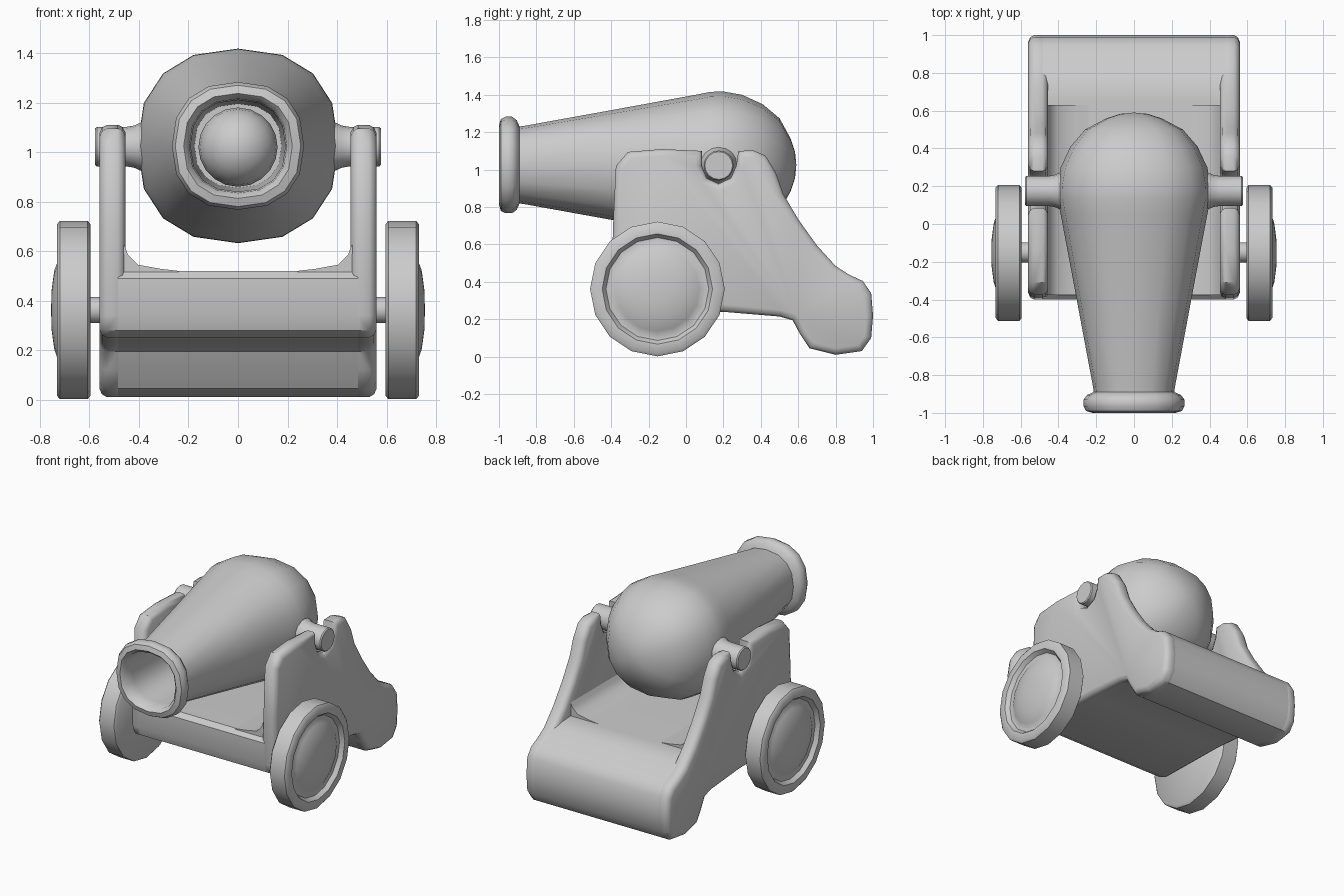
import bpy, bmesh, math
from mathutils import Vector

if "Cube" in bpy.data.objects:
    bpy.data.objects.remove(bpy.data.objects["Cube"])


def loft(name, rings, angle=40):
    """Skin a list of closed rings and cap both ends."""
    bm = bmesh.new()
    loops = [[bm.verts.new(p) for p in ring] for ring in rings]
    n = len(loops[0])
    for a, b in zip(loops, loops[1:]):
        for i in range(n):
            j = (i + 1) % n
            bm.faces.new((a[i], a[j], b[j], b[i]))
    bm.faces.new(loops[0])
    bm.faces.new(loops[-1])
    bmesh.ops.remove_doubles(bm, verts=bm.verts, dist=0.0005)
    bmesh.ops.recalc_face_normals(bm, faces=bm.faces)
    mesh = bpy.data.meshes.new(name)
    bm.to_mesh(mesh)
    bm.free()
    obj = bpy.data.objects.new(name, mesh)
    bpy.context.collection.objects.link(obj)
    mesh.shade_smooth()
    mesh.set_sharp_from_angle(angle=math.radians(angle))
    return obj


def lathe(name, profile, axis, center, segs=16, power=2.0, side=1, widen=1.0):
    """Turn (radius, distance) points round the x or y axis; power > 2 squares the section."""
    def pw(v):
        return math.copysign(abs(v) ** (2 / power), v) if abs(v) > 1e-6 else 0.0
    rings = []
    for r, d in profile:
        r = max(r, 0.00001)
        ring = []
        for i in range(segs):
            t = 2 * math.pi * i / segs
            u, v = r * pw(math.cos(t)), r * pw(math.sin(t))
            p = (u * widen, d, v) if axis == 'y' else (d * side, u, v)
            ring.append(Vector(p) + Vector(center))
        rings.append(ring)
    return loft(name, rings)


def inset(pts, d):
    """Move a counter-clockwise outline inwards by d."""
    out = []
    for i, p in enumerate(pts):
        p = Vector(p)
        e1 = (p - Vector(pts[i - 1])).normalized()
        e2 = (Vector(pts[(i + 1) % len(pts)]) - p).normalized()
        n1, n2 = Vector((-e1.y, e1.x)), Vector((-e2.y, e2.x))
        out.append(p + (n1 + n2) * (d / max(1 + n1.dot(n2), 0.6)))
    return out


def slab(name, pts, stations):
    """Extrude a side (y, z) outline through (x, inset) stations."""
    return loft(name, [[(x, p[0], p[1]) for p in inset(pts, d)] for x, d in stations])


# Barrel with hollow bore, flared muzzle ring and rounded breech
lathe("barrel", [
    (0, 0.0), (0.17, 0.0), (0.185, -0.9), (0.19, -0.975), (0.212, -1.0),
    (0.245, -0.99), (0.258, -0.965), (0.258, -0.93), (0.24, -0.905), (0.206, -0.89),
    (0.21, -0.86), (0.293, -0.4), (0.375, 0.05), (0.391, 0.13), (0.393, 0.2),
    (0.375, 0.3), (0.325, 0.41), (0.25, 0.5), (0.14, 0.56), (0.07, 0.583), (0, 0.59)],
    'y', (0, 0, 1.025), power=2.35, widen=1.035)

# Ball loaded inside the bore
lathe("cannon_ball", [(0.16 * math.sin(math.pi * k / 10), -0.16 * math.cos(math.pi * k / 10))
                      for k in range(11)], 'y', (0, -0.35, 1.02), segs=20)

# Side outlines of the carriage, counter-clockwise from the front underside
under_tail = [(-0.32, 0.25), (0.2, 0.24), (0.5, 0.215), (0.57, 0.195), (0.61, 0.12),
              (0.66, 0.045), (0.80, 0.01), (0.94, 0.03), (0.99, 0.10), (1.0, 0.22),
              (0.99, 0.34), (0.945, 0.405), (0.87, 0.44), (0.80, 0.485)]
cheek_top = [(0.70, 0.595), (0.60, 0.735), (0.52, 0.87), (0.48, 0.985), (0.425, 1.075),
             (0.36, 1.103), (0.28, 1.1)]
notch = [(0.268, 1.02), (0.24, 0.955), (0.175, 0.925), (0.11, 0.955), (0.085, 1.02)]
cheek_front = [(0.085, 1.1), (-0.13, 1.11), (-0.31, 1.095), (-0.375, 1.02), (-0.39, 0.7)]
nose = [(-0.4, 0.34), (-0.38, 0.28)]

# Bed between the cheeks
slab("carriage_bed", under_tail + [(0.73, 0.515), (0.65, 0.52), (-0.37, 0.52), (-0.4, 0.49)] + nose,
     [(-0.485, 0), (0.485, 0)])

# Fillet cross-section (x, z) where bed meets cheek
fillet = [(0.49, 0.5), (0.49, 0.66), (0.457, 0.62), (0.445, 0.585), (0.405, 0.545),
          (0.31, 0.528), (0.24, 0.52), (0.24, 0.5)]

wheel_profile = [(0, 0.595), (0.345, 0.595), (0.36, 0.607), (0.36, 0.72), (0.345, 0.732),
                 (0.295, 0.732), (0.275, 0.705), (0.25, 0.703), (0.225, 0.718),
                 (0.16, 0.742), (0.08, 0.753), (0, 0.755)]
trunnion_profile = [(0, 0.34), (0.11, 0.365), (0.085, 0.42), (0.08, 0.45),
                    (0.08, 0.57), (0.074, 0.577), (0, 0.577)]

for side, label in ((1, "right"), (-1, "left")):
    # Rounded cheek plate with trunnion notch
    slab(label + "_cheek", under_tail + cheek_top + notch + cheek_front + nose,
         [(side * x, d) for x, d in ((0.455, 0.03), (0.467, 0.008), (0.485, 0),
                                     (0.53, 0), (0.55, 0.012), (0.56, 0.035))])
    loft(label + "_bed_fillet", [[(side * x, y, z) for x, z in fillet] for y in (-0.375, 0.63)])
    # Trunnion and wheel
    lathe(label + "_trunnion", trunnion_profile, 'x', (0, 0.175, 1.022), side=side)
    lathe(label + "_wheel", wheel_profile, 'x', (0, -0.153, 0.362), side=side)

# Axle through the carriage
lathe("axle", [(0.053, -0.61), (0.053, 0.61)], 'x', (0, -0.15, 0.362))
